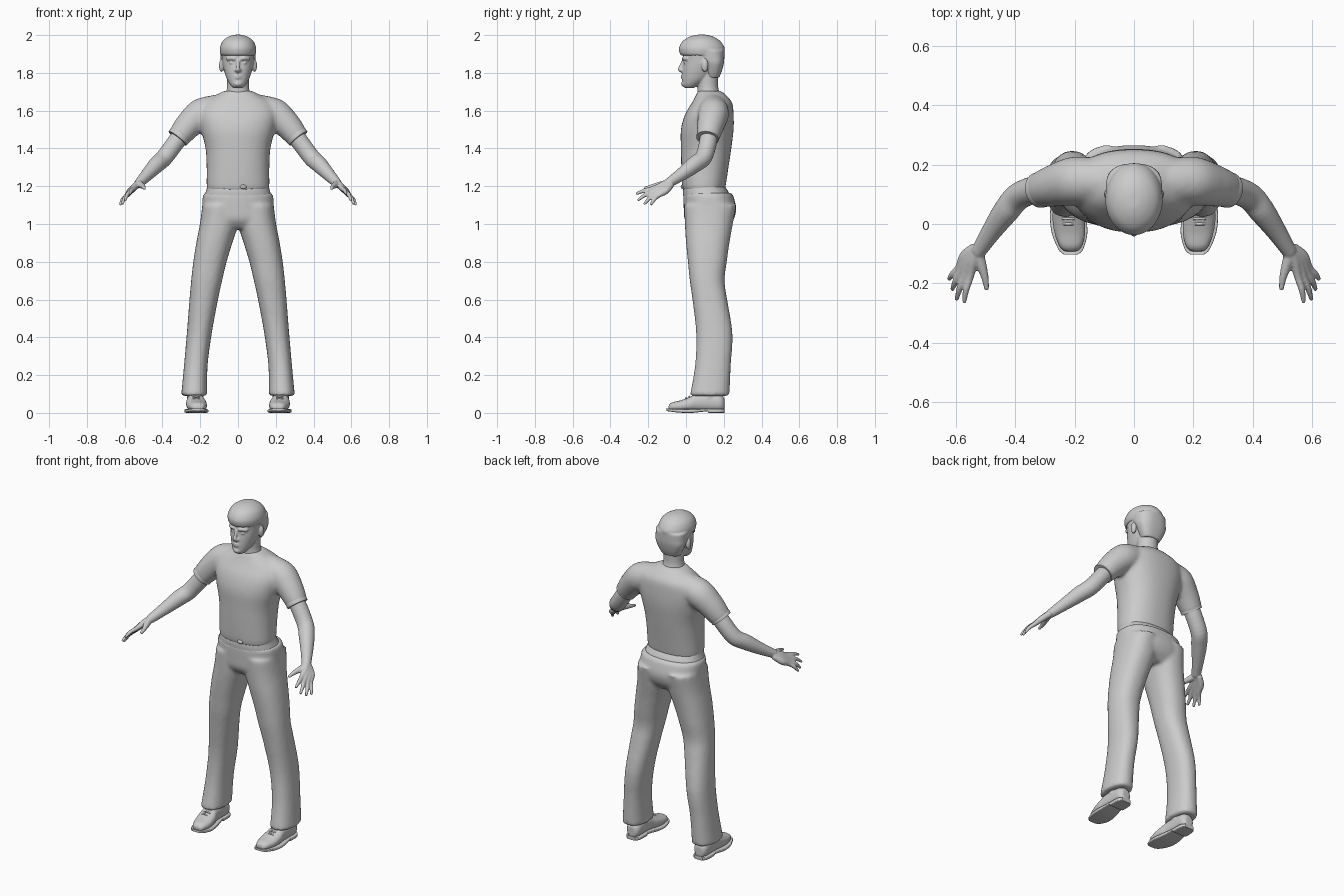
import bpy, bmesh, math
from mathutils import Vector, Matrix

grey = bpy.data.materials.new("plain grey")
grey.diffuse_color = (0.6, 0.6, 0.6, 1)


def loft(bm, rings, n=28, p=2.0, steps=4):
    """Capped skin through rings (centre, u, v), smoothly interpolated."""
    def spline(a, b, c, d, t):
        m, k = (c - a) / 2, (d - b) / 2
        return (b * (2*t**3 - 3*t**2 + 1) + m * (t**3 - 2*t**2 + t)
                + c * (3*t**2 - 2*t**3) + k * (t**3 - t**2))
    last = len(rings) - 1
    fine = []
    for i in range(last):
        q = [rings[max(i - 1, 0)], rings[i], rings[i + 1], rings[min(i + 2, last)]]
        for s in range(steps):
            fine.append([spline(*[r[j] for r in q], s / steps) for j in range(3)])
    fine.append(rings[-1])
    loops = []
    for c, u, v in fine:
        loop = []
        for k in range(n):
            a = 2 * math.pi * k / n
            co, si = math.cos(a), math.sin(a)
            x = math.copysign(abs(co) ** (2 / p), co)
            y = math.copysign(abs(si) ** (2 / p), si)
            loop.append(bm.verts.new(c + u * x + v * y))
        loops.append(loop)
    for a, b in zip(loops, loops[1:]):
        for k in range(n):
            bm.faces.new((a[k], a[(k + 1) % n], b[(k + 1) % n], b[k]))
    bm.faces.new(loops[0])
    bm.faces.new(loops[-1])


def slab(z, x0, x1, y0, y1):
    """Horizontal ring from its x and y extents."""
    return (Vector(((x0 + x1) / 2, (y0 + y1) / 2, z)),
            Vector(((x1 - x0) / 2, 0, 0)), Vector((0, (y1 - y0) / 2, 0)))


def stack(bm, rows, **kw):
    """Symmetric loft from rows of (z, half width, front, back)."""
    loft(bm, [slab(z, -w, w, f, b) for z, w, f, b in rows], **kw)


def tube(bm, pts, side=1, **kw):
    """Round limb along (x, y, z, radius) points."""
    pos = [Vector((side * x, y, z)) for x, y, z, r in pts]
    rings = []
    for i, c in enumerate(pos):
        t = (pos[min(i + 1, len(pos) - 1)] - pos[max(i - 1, 0)]).normalized()
        ref = Vector((0, 0, 1)) if abs(t.z) < 0.9 else Vector((0, 1, 0))
        u = t.cross(ref).normalized()
        rings.append((c, u * pts[i][3], t.cross(u) * pts[i][3]))
    loft(bm, rings, **kw)


def ball(bm, loc, size):
    bmesh.ops.create_icosphere(bm, subdivisions=3, radius=1,
                               matrix=Matrix.Translation(loc) @ Matrix.Diagonal((*size, 1)))


def finish(name, bm, voxel=None, smooth=4, mirror=False):
    bmesh.ops.recalc_face_normals(bm, faces=bm.faces)
    me = bpy.data.meshes.new(name)
    bm.to_mesh(me)
    bm.free()
    me.materials.append(grey)
    ob = bpy.data.objects.new(name, me)
    bpy.context.collection.objects.link(ob)
    bpy.context.view_layer.objects.active = ob
    ob.select_set(True)
    bpy.ops.object.shade_smooth_by_angle(angle=math.radians(45))
    ob.select_set(False)
    if voxel:  # weld overlapping pieces into one skin
        m = ob.modifiers.new("weld", 'REMESH')
        m.mode, m.voxel_size, m.use_smooth_shade = 'VOXEL', voxel, True
        m = ob.modifiers.new("relax", 'SMOOTH')
        m.factor, m.iterations = 0.5, smooth
    if mirror:
        ob.modifiers.new("mirror", 'MIRROR')
    return ob


# Shirt: torso with both shoulders and short sleeves
bm = bmesh.new()
stack(bm, [(1.175, .160, -.012, .205), (1.20, .166, -.02, .21), (1.30, .166, -.025, .225),
           (1.40, .172, -.027, .24), (1.50, .196, -.027, .252), (1.58, .21, -.005, .252),
           (1.64, .185, .03, .245), (1.68, .12, .052, .215), (1.705, .075, .062, .185)], n=40, p=2.3)
for s in (1, -1):
    tube(bm, [(.06, .14, 1.62, .07), (.13, .145, 1.605, .077), (.2, .145, 1.58, .082),
              (.265, .13, 1.52, .072), (.318, .115, 1.455, .06)], s)
finish("shirt", bm, .011, 6)

# Sleeve hems
bm = bmesh.new()
tube(bm, [(.304, .119, 1.473, .06), (.312, .116, 1.463, .061), (.32, .114, 1.453, .06)])
finish("sleeve_hem", bm, mirror=True)

# Trousers: hips and two legs flaring to the cuff
bm = bmesh.new()
stack(bm, [(1.165, .176, -.014, .24), (1.15, .186, -.014, .25), (1.08, .19, -.012, .266),
           (1.02, .188, -.006, .25), (.975, .15, .03, .21)], n=40, p=2.4)
leg = [(1.10, .0, .189, -.01, .266), (1.0, .0, .202, -.006, .248), (.9, .03, .221, .0, .23),
       (.8, .06, .237, .01, .216), (.7, .084, .248, .02, .204), (.6, .106, .257, .034, .218),
       (.42, .139, .271, .054, .246), (.25, .161, .286, .048, .237), (.09, .164, .301, .02, .23)]
for s in (1, -1):
    loft(bm, [slab(z, s * a, s * b, f, k) for z, a, b, f, k in leg], n=32, p=2.3)
finish("trousers", bm, .011, 4)

# Waistband and front button
bm = bmesh.new()
stack(bm, [(1.15, .178, -.015, .235), (1.175, .169, -.016, .222), (1.20, .162, -.012, .205)], n=40, p=2.3)
finish("waistband", bm)
bm = bmesh.new()
ball(bm, (.028, -.02, 1.197), (.018, .008, .011))
finish("button", bm)

# Arms with hands
bm = bmesh.new()
tube(bm, [(.28, .125, 1.50, .045), (.335, .115, 1.425, .047), (.39, .092, 1.352, .046),
          (.43, .045, 1.315, .044), (.48, -.025, 1.262, .034), (.525, -.095, 1.215, .025)])
fingers = [((.552, -.178, 1.187), (.572, -.265, 1.158)), ((.569, -.175, 1.173), (.598, -.256, 1.125)),
           ((.582, -.163, 1.16), (.613, -.222, 1.104)), ((.59, -.147, 1.15), (.624, -.187, 1.10))]
for k, (a, b) in enumerate(fingers):
    x, y, z = a
    mid = (Vector(a) + Vector(b)) / 2 + Vector((.004, -.002, .004))
    tube(bm, [(.516 + .006 * k, -.08, 1.228 - .007 * k, .018), (.54 + .01 * k, -.125 + .006 * k, 1.205 - .01 * k, .018),
              (x, y, z, .013), (*mid, .011), (*b, .007)], n=14)
tube(bm, [(.525, -.10, 1.215, .02), (.512, -.145, 1.205, .017), (.501, -.185, 1.197, .012),
          (.496, -.222, 1.187, .008)], n=14)
finish("arm", bm, .0045, 4, True)

# Head, neck and face
bm = bmesh.new()
stack(bm, [(1.65, .085, .075, .2), (1.69, .066, .062, .18), (1.73, .058, .062, .17), (1.80, .06, .06, .172)])
stack(bm, [(1.72, .024, -.006, .04), (1.735, .04, -.018, .07), (1.77, .06, -.02, .125),
           (1.82, .076, -.018, .165), (1.87, .085, -.013, .19), (1.93, .087, -.018, .196),
           (1.97, .065, .01, .17), (1.99, .03, .05, .12)], n=36, p=2.15)
tube(bm, [(0, -.014, 1.868, .007), (0, -.026, 1.838, .009), (0, -.033, 1.818, .011), (0, -.02, 1.806, .009)], n=14)
for s in (1, -1):
    ball(bm, (s * .012, -.022, 1.814), (.008, .01, .007))
    tube(bm, [(.012, -.016, 1.873, .008), (.035, -.011, 1.878, .01), (.06, .008, 1.872, .009)], s, n=14)
    ball(bm, (s * .033, -.005, 1.853), (.014, .009, .006))
    ball(bm, (s * .088, .1, 1.838), (.013, .018, .034))
for z in (1.785, 1.775):
    tube(bm, [(-.024, -.012, z - .001, .004), (0, -.022, z, .006), (.024, -.012, z - .001, .004)], n=12)
ball(bm, (0, -.012, 1.742), (.022, .014, .015))
finish("head", bm, .005, 3)

# Hair: crown with fringe, plus sides and back
bm = bmesh.new()
stack(bm, [(1.892, .09, -.026, .2), (1.905, .095, -.034, .203), (1.935, .096, -.037, .204),
           (1.97, .08, -.016, .18), (1.992, .05, .02, .145), (2.002, .02, .055, .11)], n=36)
stack(bm, [(1.775, .056, .105, .176), (1.81, .074, .1, .19), (1.85, .09, .088, .2),
           (1.88, .093, .06, .203), (1.92, .095, .04, .204)], n=36, p=2.5)
finish("hair", bm, .006, 3)

# Shoes: upper, sole and ankle
bm = bmesh.new()
upper = [(-.092, .213, .022, .012, .04), (-.075, .213, .038, .01, .055), (-.03, .216, .052, .008, .066),
         (.02, .221, .054, .008, .085), (.06, .225, .047, .008, .105), (.12, .226, .044, .008, .108),
         (.18, .226, .042, .008, .10), (.203, .226, .024, .015, .08)]
loft(bm, [(Vector((x, y, (a + b) / 2)), Vector((w, 0, 0)), Vector((0, 0, (b - a) / 2)))
          for y, x, w, a, b in upper], p=2.3)
tube(bm, [(.226, .12, .07, .044), (.226, .125, .2, .045)])
finish("shoe", bm, .006, 2, True)
bm = bmesh.new()
sole = [(-.102, .213, .024, .011, .025), (-.085, .213, .042, .007, .022), (-.03, .217, .06, .001, .02),
        (.03, .223, .06, 0, .02), (.09, .226, .05, .006, .022), (.115, .226, .048, .008, .022),
        (.12, .226, .048, 0, .022), (.18, .226, .046, 0, .022), (.205, .226, .028, 0, .022)]
loft(bm, [(Vector((x, y, (a + b) / 2)), Vector((w, 0, 0)), Vector((0, 0, (b - a) / 2)))
          for y, x, w, a, b in sole], p=6)
finish("sole", bm, mirror=True)
# Laces
bm = bmesh.new()
for y, z in ((.0, .078), (.018, .086), (.036, .095)):
    tube(bm, [(.2, y, z - .006, .004), (.221, y, z, .005), (.242, y, z - .006, .004)], n=10)
finish("laces", bm, mirror=True)
